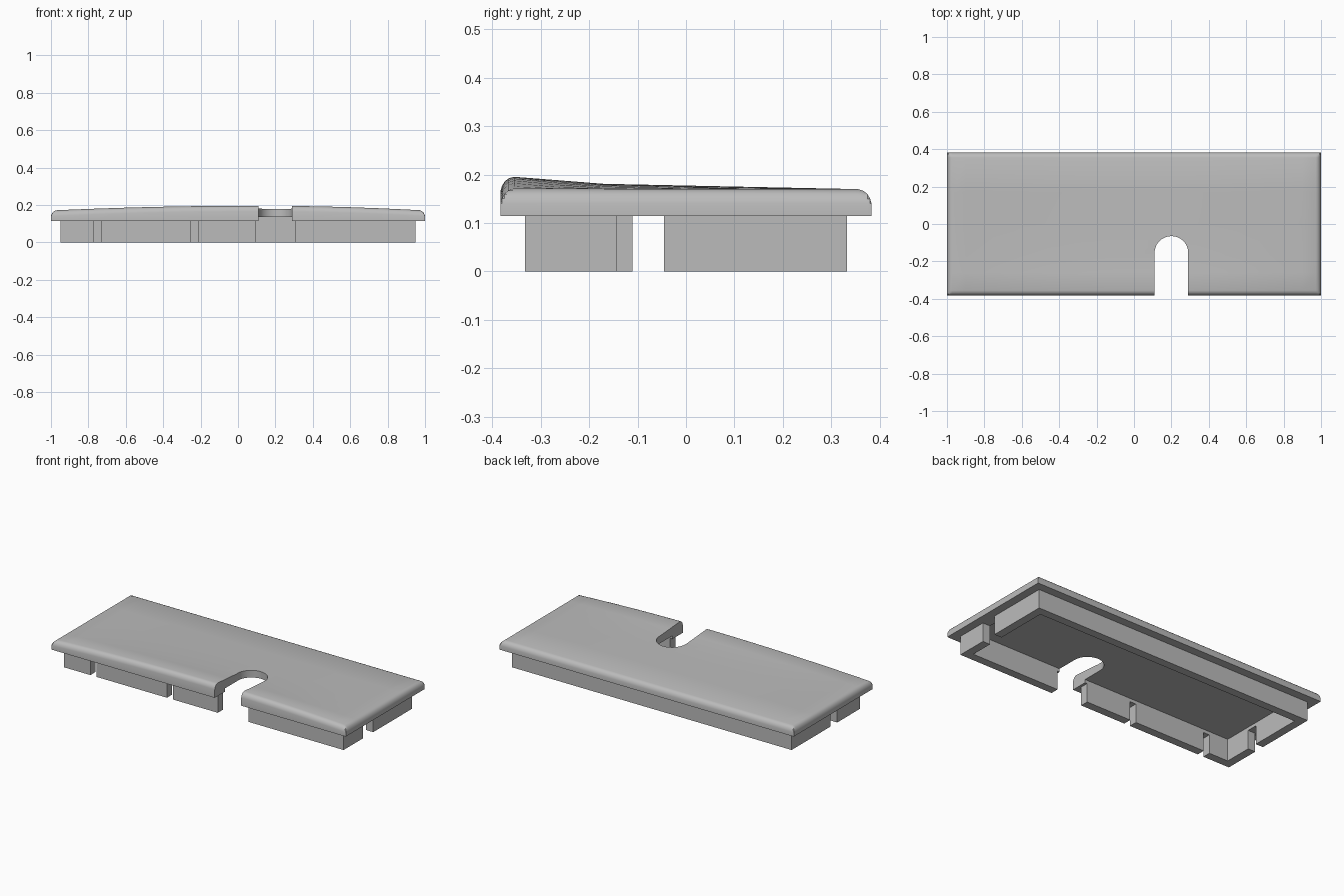
import bpy, bmesh, math
from mathutils import Matrix, Vector

cube = bpy.data.objects.get("Cube")
if cube:
    bpy.data.objects.remove(cube, do_unlink=True)

grey = bpy.data.materials.new("plain_grey")
grey.use_nodes = True
GREY = (0.5, 0.5, 0.5, 1)
grey.diffuse_color = GREY
grey.node_tree.nodes["Principled BSDF"].inputs["Base Color"].default_value = GREY

HX, HY = 1.0, 0.383          # plate half sizes
WX, WY, T = 0.95, 0.332, 0.05  # skirt half sizes and thickness
RIM, CEILING = 0.115, 0.135  # underside heights of the lip and the recess
NOTCH_X, NOTCH_Y, NOTCH_R = 0.2, -0.155, 0.09


def make(name, bm):
    bmesh.ops.recalc_face_normals(bm, faces=bm.faces)
    mesh = bpy.data.meshes.new(name)
    bm.to_mesh(mesh)
    bm.free()
    mesh.materials.append(grey)
    obj = bpy.data.objects.new(name, mesh)
    bpy.context.collection.objects.link(obj)
    return obj


def add_box(bm, x0, x1, y0, y1, z0, z1):
    centre = Vector((x0 + x1, y0 + y1, z0 + z1)) / 2
    size = Matrix.Diagonal((x1 - x0, y1 - y0, z1 - z0, 1))
    bmesh.ops.create_cube(bm, size=1, matrix=Matrix.Translation(centre) @ size)


def lerp_points(points, t):
    for (a, u), (b, v) in zip(points, points[1:]):
        if t <= b:
            return u + (v - u) * max(0, t - a) / (b - a)
    return points[-1][1]


def cut(obj, cutter):
    cutter.hide_render = True
    mod = obj.modifiers.new("cut", 'BOOLEAN')
    mod.operation, mod.solver, mod.object = 'DIFFERENCE', 'EXACT', cutter
    bpy.context.view_layer.update()
    graph = bpy.context.evaluated_depsgraph_get()
    mesh = bpy.data.meshes.new_from_object(obj.evaluated_get(graph))
    obj.modifiers.clear()
    obj.data = mesh
    bpy.data.objects.remove(cutter, do_unlink=True)


# Cover plate: crowned top with rounded edges
EDGE = [(0, 0.03), (0.003, 0.02), (0.008, 0.011), (0.016, 0.004), (0.028, 0)]
CROWN = [(-0.36, 0.026), (-0.17, 0.011), (0.35, 0)]


def top_height(x, y):
    inset = min(HX - abs(x), HY - abs(y))
    span = 1.1 if x < 0.1 else 0.9
    arch = 1 - ((x - 0.1) / span) ** 2
    return 0.17 + arch * lerp_points(CROWN, y) - lerp_points(EDGE, inset)


def stations(half, inner):
    edge = [half - d for d, _ in EDGE]
    return sorted([-e for e in edge] + inner + edge)


xs = stations(HX, [-0.9 + 0.15 * i for i in range(13)])
ys = stations(HY, [-0.26, -0.17, 0, 0.17])
bm = bmesh.new()
rows = [[bm.verts.new((x, y, top_height(x, y))) for x in xs] for y in ys]
for low, high in zip(rows, rows[1:]):
    for i in range(len(xs) - 1):
        bm.faces.new((low[i], low[i + 1], high[i + 1], high[i]))
ring = [e for e in bm.edges if e.is_boundary]
skirt = bmesh.ops.extrude_edge_only(bm, edges=ring)["geom"]
for v in skirt:
    if isinstance(v, bmesh.types.BMVert):
        v.co.z = RIM
bmesh.ops.holes_fill(bm, edges=[e for e in bm.edges if e.is_boundary], sides=0)
plate = make("cover_plate", bm)

# Shallow recess under the plate
bm = bmesh.new()
add_box(bm, T - WX, WX - T, T - WY, WY - T, 0, CEILING)
cut(plate, make("recess_cutter", bm))

# Round-ended notch in the front edge
bm = bmesh.new()
steps = 24
outline = [(NOTCH_X + NOTCH_R * math.cos(math.pi * i / steps),
            NOTCH_Y + NOTCH_R * math.sin(math.pi * i / steps)) for i in range(steps + 1)]
outline += [(NOTCH_X - NOTCH_R, -0.5), (NOTCH_X + NOTCH_R, -0.5)]
face = bm.faces.new([bm.verts.new((x, y, 0)) for x, y in outline])
lifted = bmesh.ops.extrude_face_region(bm, geom=[face])["geom"]
for v in lifted:
    if isinstance(v, bmesh.types.BMVert):
        v.co.z = 0.4
cut(plate, make("notch_cutter", bm))

bpy.ops.object.select_all(action='DESELECT')
plate.select_set(True)
bpy.context.view_layer.objects.active = plate
bpy.ops.object.shade_smooth_by_angle(angle=math.radians(35))


# Skirt walls, split by the slots
def wall(name, spans, box):
    bm = bmesh.new()
    for a, b in spans:
        add_box(bm, *box(a, b), 0, RIM + 0.003)
    return make(name, bm)


wall("front_wall", [(-WX, -0.77), (-0.73, -0.25), (-0.21, 0.095), (0.305, WX)],
     lambda a, b: (a, b, -WY, T - WY))
wall("back_wall", [(-WX, WX)], lambda a, b: (a, b, WY - T, WY))
wall("left_wall", [(T - WY, -0.142), (-0.045, WY - T)],
     lambda a, b: (WX - T, WX, a, b))
wall("right_wall", [(T - WY, -0.11), (-0.045, WY - T)],
     lambda a, b: (-WX, T - WX, a, b))
